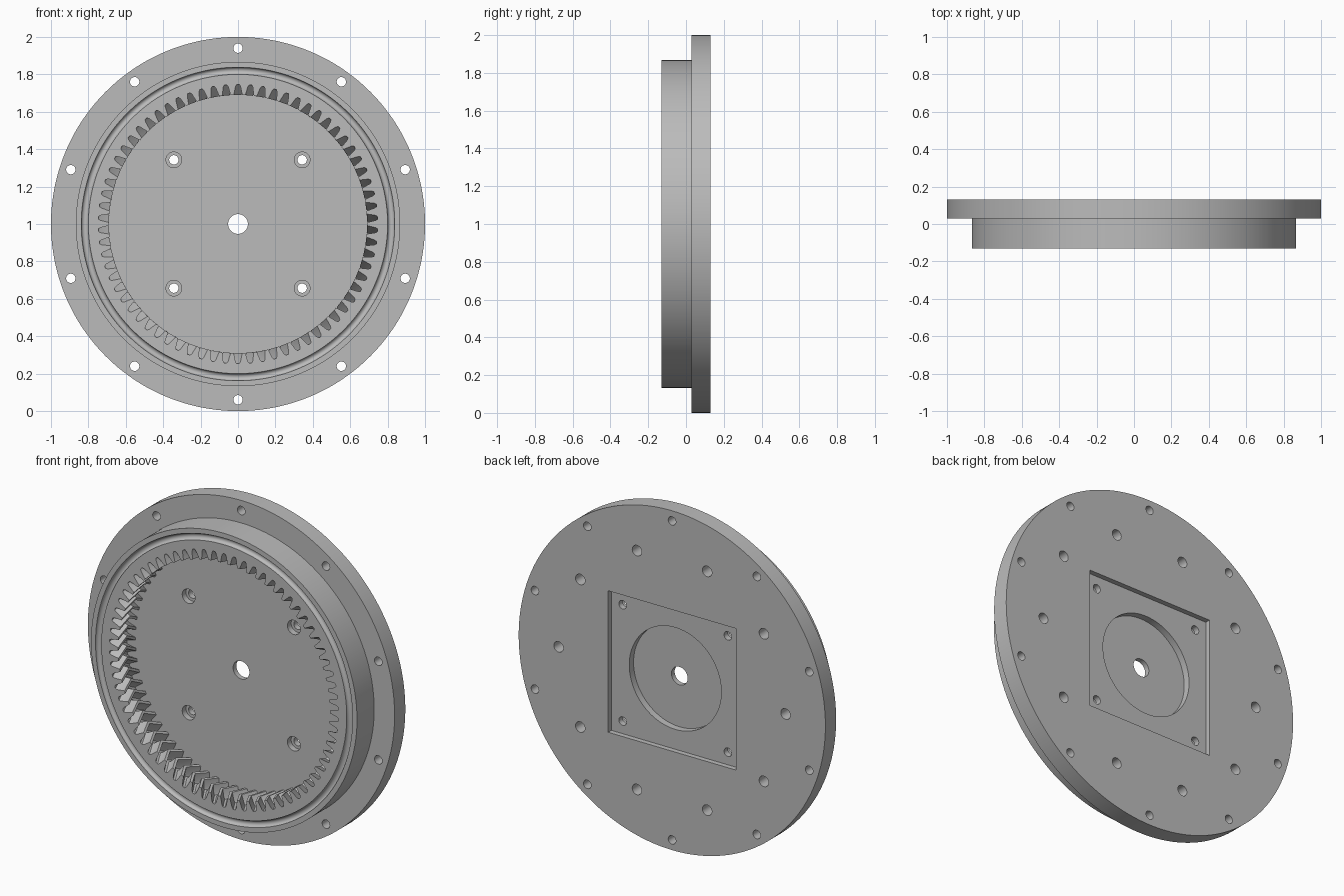
import bpy
import bmesh
from math import sin, cos, pi, tau

if "Cube" in bpy.data.objects:
    bpy.data.objects.remove(bpy.data.objects["Cube"])

BACK, STEP, FRONT = 0.13, 0.03, -0.13
TEETH = 70
# One tooth space: position along the pitch, radius
TOOTH = [(-0.2, 0.737), (-0.1, 0.747), (0.1, 0.747),
         (0.2, 0.737), (0.37, 0.69), (0.63, 0.69)]

grey = bpy.data.materials.new("machined grey")
grey.use_nodes = True
grey.diffuse_color = (0.5, 0.5, 0.5, 1)
grey.node_tree.nodes["Principled BSDF"].inputs["Base Color"].default_value = grey.diffuse_color


def circle(r, y, angles):
    return [(r * cos(a), y, r * sin(a)) for a in angles]


def even(n):
    return [tau * i / n for i in range(n)]


def add_loops(bm, loops, x=0, z=1):
    """Skin a stack of equal loops and cap both ends."""
    rows = [[bm.verts.new((p[0] + x, p[1], p[2] + z)) for p in loop] for loop in loops]
    for a, b in zip(rows, rows[1:]):
        for i in range(len(a)):
            bm.faces.new((a[i - 1], a[i], b[i], b[i - 1]))
    bm.faces.new(rows[0])
    bm.faces.new(rows[-1][::-1])


def finish(bm, name):
    bmesh.ops.recalc_face_normals(bm, faces=bm.faces)
    mesh = bpy.data.meshes.new(name)
    bm.to_mesh(mesh)
    bm.free()
    mesh.materials.append(grey)
    obj = bpy.data.objects.new(name, mesh)
    bpy.context.collection.objects.link(obj)
    return obj


# Housing: flange, drum, round front groove and herringbone ring gear
pitch = tau / TEETH
angles = [pi / 2 + pitch * (t + f) for t in range(TEETH) for f, r in TOOTH]
radii = [r for t in range(TEETH) for f, r in TOOTH]


def gear_loop(y, twist):
    return [(r * cos(a + twist), y, r * sin(a + twist)) for a, r in zip(angles, radii)]


profile = [(1, BACK), (1, STEP), (0.867, STEP), (0.867, FRONT)]
profile += [(0.819 + 0.019 * cos(pi * i / 8), FRONT + 0.019 * sin(pi * i / 8)) for i in range(9)]
loops = [circle(r, y, angles) for r, y in profile]
for i in range(7):
    t = i / 6
    loops.append(gear_loop(FRONT + (STEP - FRONT) * t, -0.06 * (1 - abs(2 * t - 1))))
bm = bmesh.new()
add_loops(bm, loops)
housing = finish(bm, "ring_gear_housing")

cutters = []

# Square recess in the back
bm = bmesh.new()
bmesh.ops.create_cube(bm, size=1)
bmesh.ops.scale(bm, vec=(0.834, 0.06, 0.834), verts=bm.verts)
bmesh.ops.translate(bm, vec=(0, BACK, 1), verts=bm.verts)
cutters.append(finish(bm, "square_recess_cutter"))

# Round pocket inside the square recess
bm = bmesh.new()
add_loops(bm, [circle(0.3, y, even(96)) for y in (0.06, 0.2)])
cutters.append(finish(bm, "round_pocket_cutter"))

# Holes: centre bore, flange bolts, blind back holes, counterbored screws
bm = bmesh.new()


def hole(x, z, steps, n=32):
    add_loops(bm, [circle(r, y, even(n)) for r, y in steps], x, 1 + z)


hole(0, 0, [(0.053, -0.05), (0.053, 0.2)], 48)
for i in range(10):
    a = tau * i / 10
    hole(0.94 * sin(a), 0.94 * cos(a), [(0.025, -0.05), (0.025, 0.2)])
    hole(0.74 * cos(a), 0.74 * sin(a), [(0.031, 0.05), (0.031, 0.2)])
for sx in (-1, 1):
    for sz in (-1, 1):
        hole(0.343 * sx, 0.343 * sz,
             [(0.042, -0.05), (0.042, 0.065), (0.025, 0.065), (0.025, 0.2)])
cutters.append(finish(bm, "hole_cutter"))

# Cut the recesses and holes, then remove the cutters
bpy.context.view_layer.objects.active = housing
for cutter in cutters:
    cutter.hide_render = True
    mod = housing.modifiers.new(cutter.name, "BOOLEAN")
    mod.operation = "DIFFERENCE"
    mod.solver = "EXACT"
    mod.object = cutter
    bpy.ops.object.modifier_apply(modifier=mod.name)
    bpy.data.objects.remove(cutter)

bpy.ops.object.select_all(action="DESELECT")
housing.select_set(True)
bpy.ops.object.shade_smooth_by_angle(angle=pi / 6)
